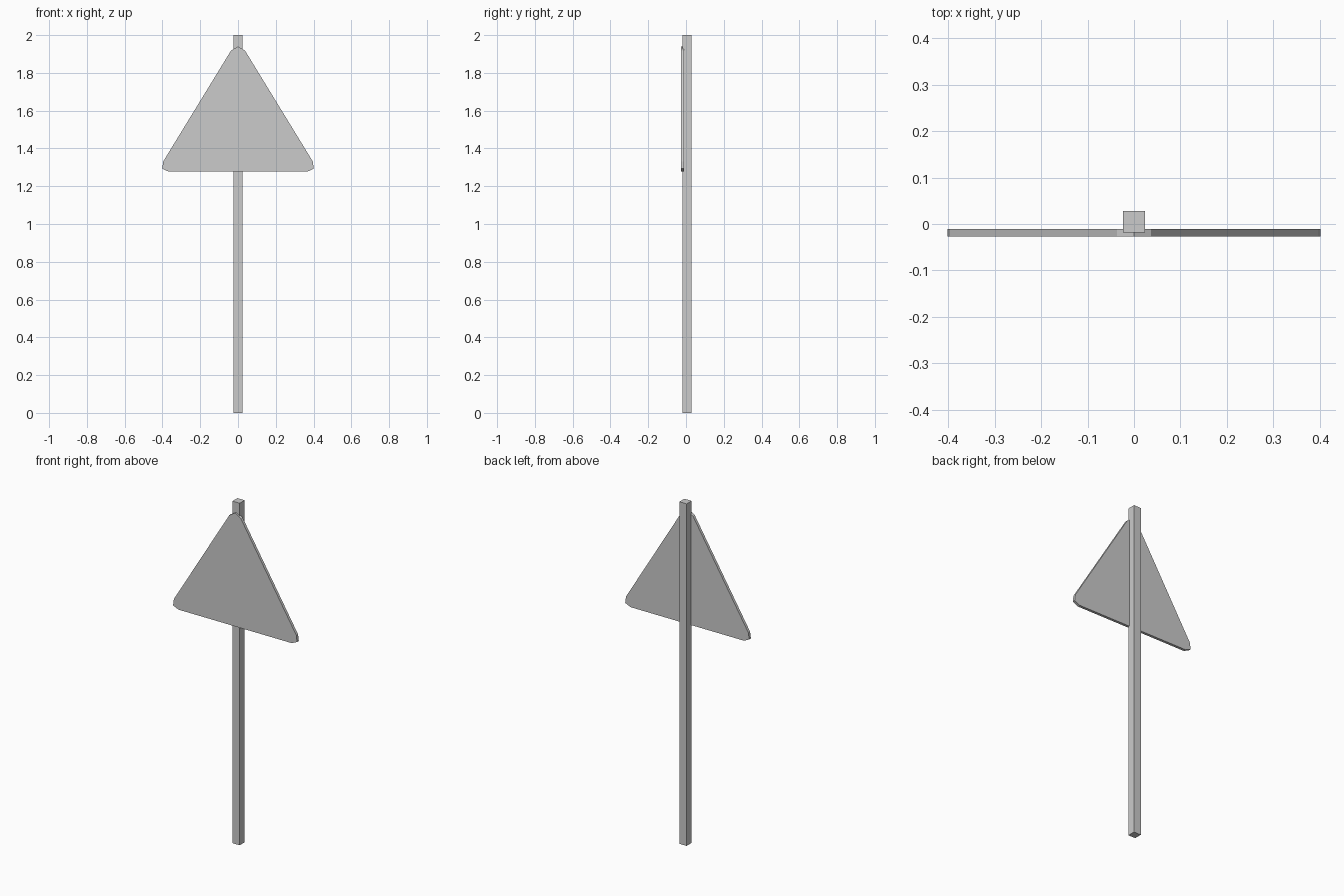
import bpy, bmesh

if "Cube" in bpy.data.objects:
    bpy.data.objects.remove(bpy.data.objects["Cube"])


def prism(name, outline, y0, y1):
    """Extrude an (x, z) outline from y0 to y1."""
    bm = bmesh.new()
    face = bm.faces.new([bm.verts.new((x, y0, z)) for x, z in outline])
    ext = bmesh.ops.extrude_face_region(bm, geom=[face])
    verts = [g for g in ext["geom"] if isinstance(g, bmesh.types.BMVert)]
    bmesh.ops.translate(bm, verts=verts, vec=(0, y1 - y0, 0))
    bmesh.ops.recalc_face_normals(bm, faces=bm.faces)
    mesh = bpy.data.meshes.new(name)
    bm.to_mesh(mesh)
    bm.free()
    obj = bpy.data.objects.new(name, mesh)
    bpy.context.collection.objects.link(obj)
    return obj


# Square post
w = 0.0235
prism("post", [(-w, 0), (w, 0), (w, 2), (-w, 2)], -0.018, 0.028)

# Triangular plate with two-segment rounded corners, mirrored about x = 0
right = [(0.367, 1.277), (0.401, 1.293), (0.396, 1.331), (0.037, 1.918)]
left = [(-x, z) for x, z in reversed(right)]
prism("sign_plate", right + [(0, 1.94)] + left, -0.027, -0.011)
